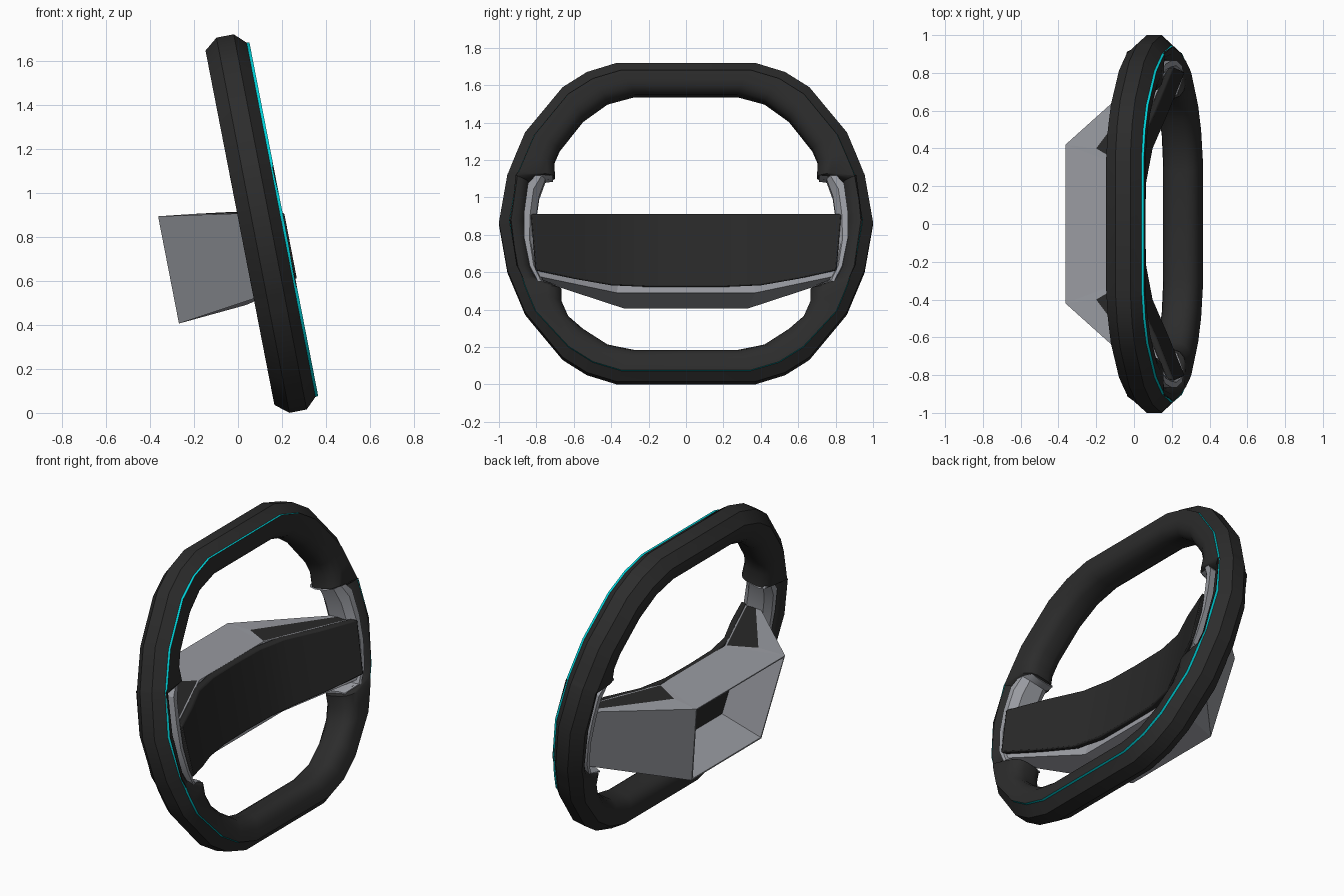
import bpy, bmesh, math
from mathutils import Vector

if "Cube" in bpy.data.objects:
    bpy.data.objects.remove(bpy.data.objects["Cube"])

S, C = math.sin(math.radians(11)), math.cos(math.radians(11))


def material(name, col):
    m = bpy.data.materials.new(name)
    m.diffuse_color = (*col, 1)
    m.use_nodes = True
    m.node_tree.nodes["Principled BSDF"].inputs["Base Color"].default_value = m.diffuse_color
    return m


RUBBER = material("black rubber", (0.025, 0.025, 0.025))
PANEL = material("black panel", (0.022, 0.022, 0.022))
GREY = material("satin grey", (0.32, 0.33, 0.36))
CYAN = material("cyan accent", (0.0, 0.65, 0.70))


def P(y, v, w):
    """Wheel plane coordinates (sideways, up the wheel, toward driver) to world."""
    return Vector((0.107 + C * w - S * v, y, 0.86 + C * v + S * w))


def Z(y, w, z):
    """Same, but with the world height given."""
    return P(y, (z - 0.86 - S * w) / C, w)


def flip(section):
    return [Vector((p.x, -p.y, p.z)) for p in section]


def loft(sections, closed=False):
    """Skin a row of rings; returns the bmesh and a face lookup by (segment, side)."""
    bm = bmesh.new()
    rings = [[bm.verts.new(p) for p in s] for s in sections]
    n, k = len(rings), len(rings[0])
    faces = {}
    for i in range(n if closed else n - 1):
        a, b = rings[i], rings[(i + 1) % n]
        for j in range(k):
            faces[i, j] = bm.faces.new((a[j], a[(j + 1) % k], b[(j + 1) % k], b[j]))
    if not closed:
        bm.faces.new(rings[0])
        bm.faces.new(rings[-1])
    bmesh.ops.recalc_face_normals(bm, faces=bm.faces)
    return bm, faces


def finish(name, bm, mats, smooth=None, bevel=0):
    me = bpy.data.meshes.new(name)
    bm.to_mesh(me)
    bm.free()
    for m in mats:
        me.materials.append(m)
    ob = bpy.data.objects.new(name, me)
    bpy.context.collection.objects.link(ob)
    if bevel:
        mod = ob.modifiers.new("bevel", 'BEVEL')
        mod.width, mod.segments, mod.limit_method = bevel, 2, 'ANGLE'
        mod.angle_limit = math.radians(40)
    if smooth:
        bpy.ops.object.select_all(action='DESELECT')
        ob.select_set(True)
        bpy.context.view_layer.objects.active = ob
        bpy.ops.object.shade_smooth_by_angle(angle=math.radians(smooth))
    return ob


# Rim: outer and inner outline points (y, v), narrowed where the spokes join
outline = [((.37, .868), (.275, .695)), ((.53, .818), (.42, .655)),
           ((.66, .735), (.55, .56)), ((.86, .49), (.675, .40)),
           ((.91, .37), (.705, .33)), ((.95, .27), (.70, .25)),
           ((.955, .26), (.84, .22)), ((1.0, 0), (.86, 0)),
           ((.955, -.26), (.83, -.24)), ((.928, -.325), (.80, -.30)),
           ((.92, -.345), (.665, -.36)), ((.897, -.40), (.665, -.43)),
           ((.86, -.49), (.63, -.51)), ((.66, -.735), (.55, -.58)),
           ((.53, -.818), (.42, -.665)), ((.37, -.868), (.275, -.695))]


def rim_section(o, i):
    o, i = Vector(o), Vector(i)
    d = (i - o).normalized()
    pts = [(o, .04), (o + d * .055, .09), (o + d * .057, .103)]
    # rounded inner side
    arc = [(.075, .1), (.04, .09), (.012, .067), (0, .035)]
    pts += [(i - d * a, w) for a, w in arc] + [(i - d * a, -w) for a, w in reversed(arc)]
    pts += [(o + d * .055, -.1), (o, -.04)]
    return [P(q.x, q.y, w) for q, w in pts]


half = [rim_section(o, i) for o, i in outline]
bm, faces = loft(half + [flip(s) for s in reversed(half)], closed=True)
for (i, j), f in faces.items():
    f.material_index = 1 if j == 1 else 0      # thin accent wall at the front edge
finish("steering_rim", bm, [RUBBER, CYAN], smooth=32)

# Hub and spokes: grey shell with dark spoke tops and a hollow back
inner = [Z(.30, -.14, .912), Z(.42, -.455, .893), Z(.33, -.455, .406), Z(.37, -.14, .49)]
end = [Z(.855, .09, .908), Z(.86, .03, .91), Z(.80, .03, .56), Z(.81, .09, .582)]
bm, faces = loft([end, inner, flip(inner), flip(end)])
tops, back = [faces[0, 0], faces[2, 0]], faces[1, 1]
bmesh.ops.inset_individual(bm, faces=tops, thickness=.014)
for f in tops:
    f.material_index = 1
    for v in f.verts:                          # widen the grey band at the rear corner
        if v.co.x < -.28:
            v.co = (-.2, math.copysign(.40, v.co.y), .904)
bmesh.ops.inset_individual(bm, faces=[back], thickness=.012)
bmesh.ops.inset_individual(bm, faces=[back], thickness=.07, depth=-.24)
back.material_index = 1
finish("hub_shell", bm, [GREY, PANEL])

# Front pad: (y, front w, bottom z), curving forward toward the rim
pad = [(.82, .113, .61), (.60, .022, .565), (.40, -.07, .53), (.22, -.105, .522)]


def pad_section(y, w, zb):
    return [Z(y + .012 * (y > .8), w, .91), Z(y, w - .04, .912),
            Z(y - .015 * (y > .8), w - .04, zb), Z(y - .015 * (y > .8), w, zb)]


half = [pad_section(*p) for p in pad]
bm, faces = loft(half + [pad_section(0, -.11, .522)] + [flip(s) for s in reversed(half)])
finish("front_pad", bm, [PANEL], smooth=35, bevel=.008)

# Grey grip inserts lining the narrowed inside of the rim: outer, inner (y, v), front w
lining = [((.72, .262), (.71, .238), .06), ((.79, .262), (.752, .232), .08),
          ((.845, .20), (.785, .14), .09), ((.865, .05), (.80, .03), .095),
          ((.865, -.10), (.81, -.10), .095), ((.835, -.25), (.795, -.24), .095),
          ((.79, -.335), (.765, -.315), .085), ((.685, -.355), (.685, -.34), .05)]


def lining_section(o, i, w):
    m = ((o[0] + i[0]) / 2, (o[1] + i[1]) / 2)
    return [P(*o, w + .008), P(*m, w + .005), P(*i, w - .035),
            P(*i, -.05), P(*m, -.085), P(*o, -.085)]


half = [lining_section(*s) for s in lining]
for name, secs in (("grip_insert_right", half), ("grip_insert_left", [flip(s) for s in half])):
    bm, faces = loft(secs)
    finish(name, bm, [GREY], smooth=30)
